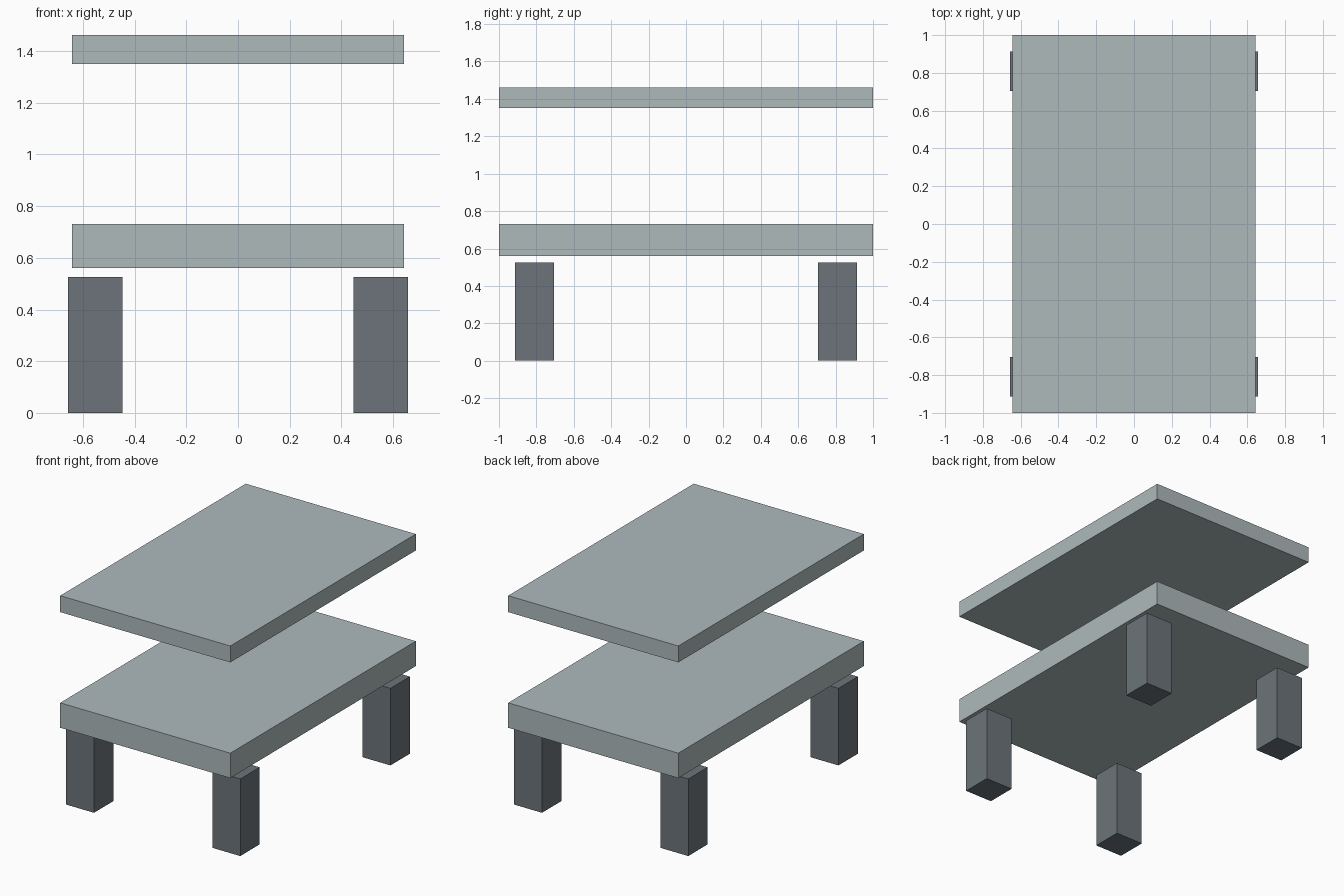
import bpy

if "Cube" in bpy.data.objects:
    bpy.data.objects.remove(bpy.data.objects["Cube"])


def material(name, rgb):
    mat = bpy.data.materials.new(name)
    mat.diffuse_color = (*rgb, 1.0)
    mat.use_nodes = True
    mat.node_tree.nodes["Principled BSDF"].inputs["Base Color"].default_value = mat.diffuse_color
    return mat


def box(name, low, high, mat):
    """Flat-faced box spanning two opposite corners."""
    bpy.ops.mesh.primitive_cube_add(size=1, location=[(a + b) / 2 for a, b in zip(low, high)])
    obj = bpy.context.object
    obj.name = name
    obj.scale = [b - a for a, b in zip(low, high)]
    bpy.ops.object.transform_apply(location=False, rotation=False, scale=True)
    obj.data.materials.append(mat)
    return obj


pale_grey = material("pale_blue_grey", (0.42, 0.49, 0.50))
dark_grey = material("dark_slate_grey", (0.15, 0.175, 0.195))

# Two floating slabs
box("lower_slab", (-0.642, -1.0, 0.561), (0.642, 1.0, 0.731), pale_grey)
box("upper_slab", (-0.642, -1.0, 1.35), (0.642, 1.0, 1.462), pale_grey)

# Four legs, standing slightly proud of the slab sides
for sx, side in ((-1, "left"), (1, "right")):
    for sy, end in ((-1, "front"), (1, "back")):
        xs = sorted((sx * 0.447, sx * 0.657))
        ys = sorted((sy * 0.705, sy * 0.914))
        box(f"{end}_{side}_leg", (xs[0], ys[0], 0.0), (xs[1], ys[1], 0.526), dark_grey)
